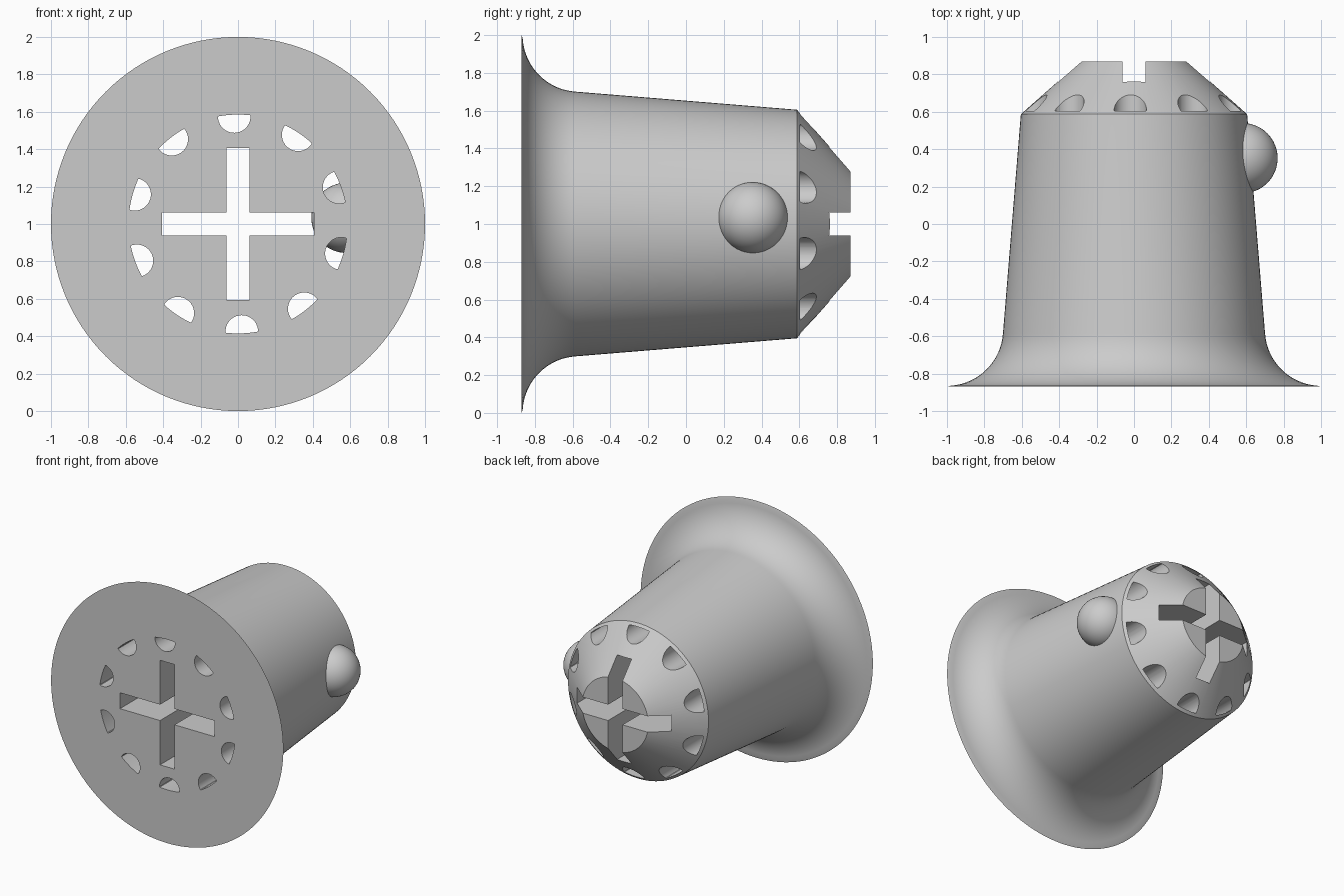
import bpy, bmesh
from math import sin, cos, pi, radians, atan2, hypot

if "Cube" in bpy.data.objects:
    bpy.data.objects.remove(bpy.data.objects["Cube"], do_unlink=True)

CENTRE_Z = 1.0
HALF_LENGTH = 0.87
SEGMENTS = 128

grey = bpy.data.materials.new("plain grey")
grey.use_nodes = True
grey.diffuse_color = (0.6, 0.6, 0.6, 1)
grey.node_tree.nodes["Principled BSDF"].inputs["Base Color"].default_value = (0.6, 0.6, 0.6, 1)


def make_object(name, bm):
    bmesh.ops.recalc_face_normals(bm, faces=bm.faces)
    mesh = bpy.data.meshes.new(name)
    bm.to_mesh(mesh)
    bm.free()
    mesh.materials.append(grey)
    obj = bpy.data.objects.new(name, mesh)
    bpy.context.collection.objects.link(obj)
    return obj


def smooth(obj, degrees):
    bpy.ops.object.select_all(action='DESELECT')
    obj.select_set(True)
    bpy.context.view_layer.objects.active = obj
    bpy.ops.object.shade_smooth_by_angle(angle=radians(degrees))


def loft(bm, rings):
    """Join matching rings of points into a capped solid."""
    loops = [[bm.verts.new(p) for p in ring] for ring in rings]
    for a, b in zip(loops, loops[1:]):
        for i in range(len(a)):
            j = (i + 1) % len(a)
            bm.faces.new((a[i], a[j], b[j], b[i]))
    bm.faces.new(loops[0])
    bm.faces.new(loops[-1])


def prism(bm, outline):
    """Run an x-z outline right through the body along y."""
    loft(bm, [[(x, y, CENTRE_Z + z) for x, z in outline] for y in (-1.2, 1.2)])


# Body: flared rim, tapered barrel and conical end, turned about the y axis
flare = [(1.0 - 0.3 * sin(t), -0.565 - 0.3 * cos(t))
         for t in (radians(4 + 82 * i / 16) for i in range(17))]
profile = [(1.0, -HALF_LENGTH)] + flare + [(0.605, 0.587), (0.285, HALF_LENGTH)]
bm = bmesh.new()
loft(bm, [[(r * cos(2 * pi * i / SEGMENTS), y, CENTRE_Z + r * sin(2 * pi * i / SEGMENTS))
           for i in range(SEGMENTS)] for r, y in profile])
body = make_object("flared_body", bm)

# Cutter: cross slot and a ring of ten half-moon tunnels
bm = bmesh.new()
arm, half_width = 0.407, 0.062
cross = []
for k in range(4):
    c, s = cos(k * pi / 2), sin(k * pi / 2)
    for x, z in ((arm, -half_width), (arm, half_width), (half_width, half_width)):
        cross.append((x * c - z * s, x * s + z * c))
prism(bm, cross)

for k in range(10):
    turn = radians(92 + 36 * k)
    moon = []
    for i in range(40):
        t = 2 * pi * i / 40
        x, z = 0.575 + 0.087 * cos(t), 0.087 * sin(t)
        r, a = min(hypot(x, z), 0.585), atan2(z, x) + turn
        moon.append((r * cos(a), r * sin(a)))
    prism(bm, moon)
cutter = make_object("hole_cutter", bm)
cutter.hide_render = True

cut = body.modifiers.new("holes", 'BOOLEAN')
cut.operation = 'DIFFERENCE'
cut.solver = 'EXACT'
cut.object = cutter
bpy.context.view_layer.objects.active = body
bpy.ops.object.modifier_apply(modifier=cut.name)
bpy.data.objects.remove(cutter, do_unlink=True)
smooth(body, 25)

# Round knob on the left side
bm = bmesh.new()
bmesh.ops.create_uvsphere(bm, u_segments=48, v_segments=24, radius=0.188)
bmesh.ops.translate(bm, verts=bm.verts, vec=(0.58, 0.352, 1.033))
smooth(make_object("side_knob", bm), 60)
